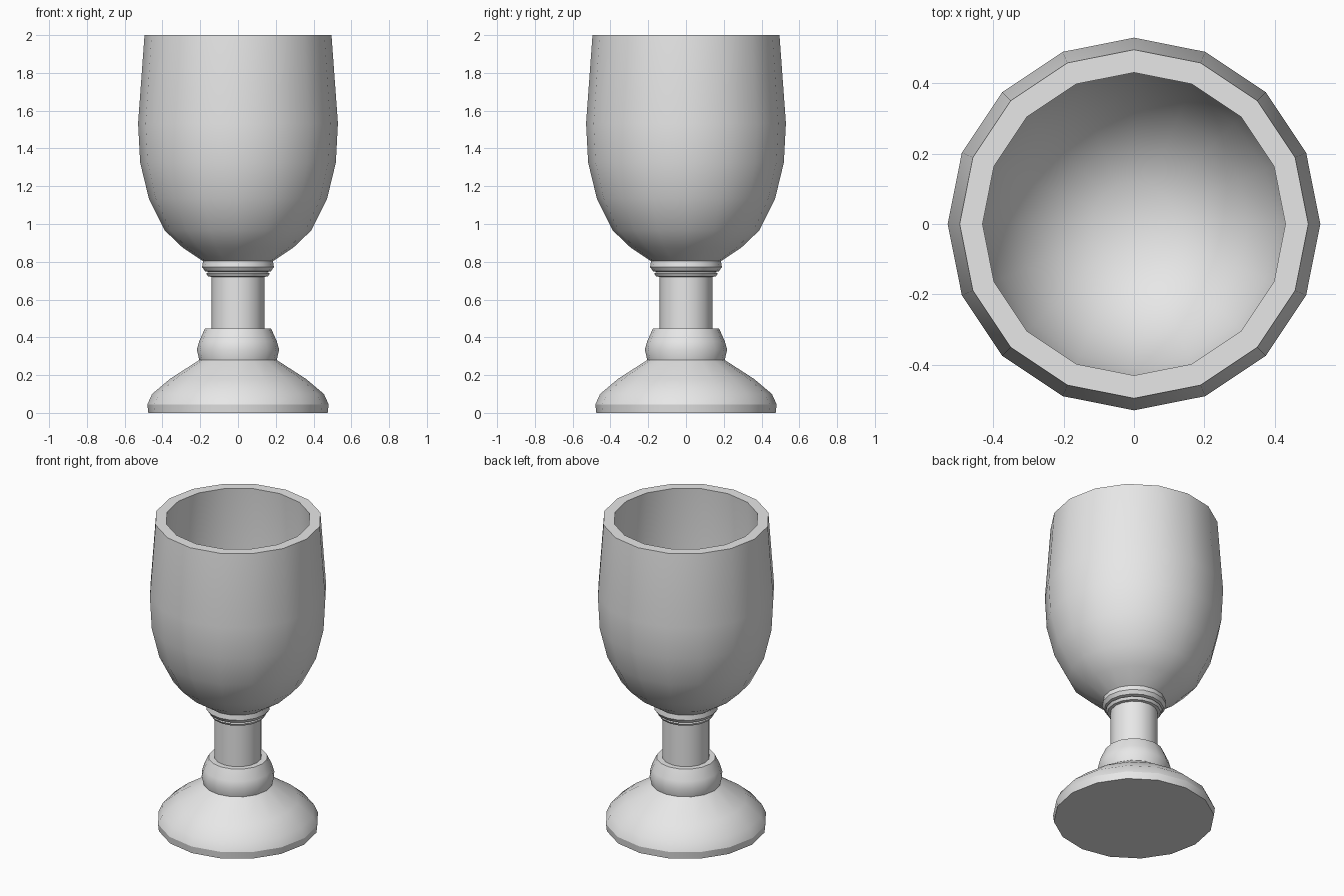
import bpy, bmesh, math

if "Cube" in bpy.data.objects:
    bpy.data.objects.remove(bpy.data.objects["Cube"])

SIDES = 16

grey = bpy.data.materials.new("plain_grey")
grey.diffuse_color = (0.8, 0.8, 0.8, 1.0)
grey.use_nodes = True
grey.node_tree.nodes["Principled BSDF"].inputs["Base Color"].default_value = grey.diffuse_color


def lathe(name, profile):
    """Revolve (radius, height) points about z; radius 0 closes to a point."""
    bm = bmesh.new()
    rings = []
    for r, z in profile:
        if r == 0:
            rings.append([bm.verts.new((0, 0, z))] * SIDES)
        else:
            rings.append([bm.verts.new((r * math.cos(math.tau * i / SIDES),
                                        r * math.sin(math.tau * i / SIDES), z))
                          for i in range(SIDES)])
    for a, b in zip(rings, rings[1:]):
        for i in range(SIDES):
            j = (i + 1) % SIDES
            corners = dict.fromkeys((a[i], a[j], b[j], b[i]))
            bm.faces.new(list(corners))
    mesh = bpy.data.meshes.new(name)
    bm.to_mesh(mesh)
    bm.free()
    mesh.materials.append(grey)
    obj = bpy.data.objects.new(name, mesh)
    bpy.context.collection.objects.link(obj)
    bpy.ops.object.select_all(action='DESELECT')
    obj.select_set(True)
    bpy.context.view_layer.objects.active = obj
    bpy.ops.object.shade_smooth_by_angle(angle=math.radians(30))
    return obj


# Broad sloping foot with a flat underside
lathe("foot", [(0, 0), (0.475, 0), (0.48, 0.045), (0.455, 0.1),
               (0.36, 0.18), (0.205, 0.28)])

# Rounded knob above the foot, with a flat ledge around the stem
lathe("knob", [(0.205, 0.28), (0.218, 0.335), (0.205, 0.38),
               (0.175, 0.447), (0.14, 0.447)])

# Straight stem
lathe("stem", [(0.14, 0.447), (0.14, 0.72)])

# Thin ring and thicker collar under the bowl
lathe("collar", [(0.14, 0.72), (0.158, 0.722), (0.168, 0.738), (0.155, 0.746),
                 (0.175, 0.75), (0.19, 0.772), (0.185, 0.803)])

# Bowl: outer wall, flat rim, inner wall and rounded inner floor
lathe("bowl", [(0.185, 0.803), (0.293, 0.875), (0.387, 0.965), (0.472, 1.135),
               (0.518, 1.325), (0.529, 1.533), (0.495, 2.0),
               (0.43, 2.0), (0.462, 1.53), (0.45, 1.34), (0.405, 1.17),
               (0.325, 1.02), (0.22, 0.925), (0.12, 0.88), (0, 0.865)])
